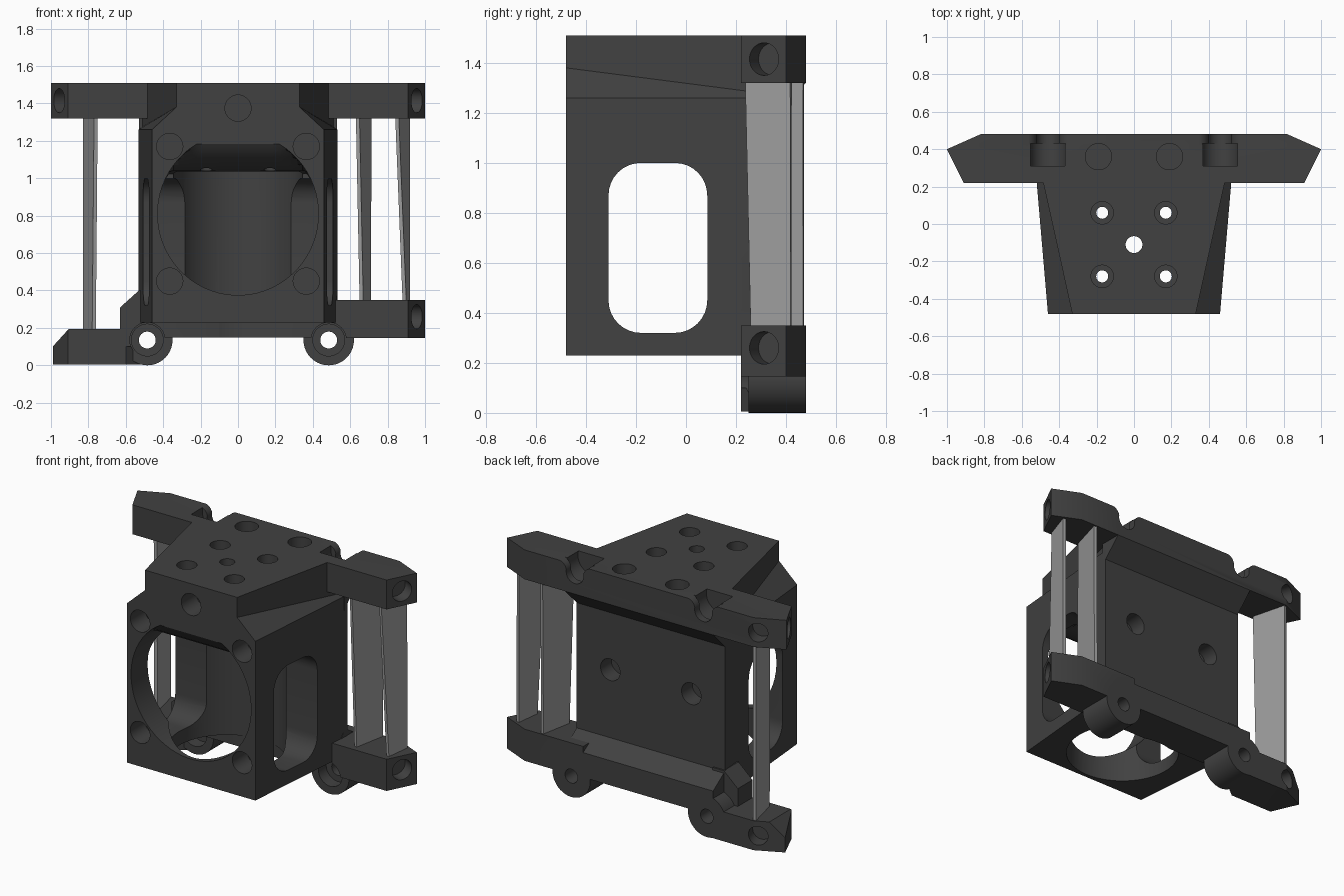
import bpy, bmesh, math
from mathutils import Vector

if "Cube" in bpy.data.objects:
    bpy.data.objects.remove(bpy.data.objects["Cube"])


def material(name, v):
    m = bpy.data.materials.new(name)
    m.diffuse_color = (v, v, v, 1)
    m.use_nodes = True
    m.node_tree.nodes["Principled BSDF"].inputs["Base Color"].default_value = m.diffuse_color
    return m


DARK = material("dark grey", 0.053)
LIGHT = material("light grey", 0.33)


def loft(name, rings, mat=DARK):
    """Closed solid through equal-length rings of 3D points."""
    bm = bmesh.new()
    vs = [[bm.verts.new(p) for p in r] for r in rings]
    n = len(rings[0])
    for a, b in zip(vs, vs[1:]):
        for i in range(n):
            j = (i + 1) % n
            bm.faces.new((a[i], a[j], b[j], b[i]))
    bm.faces.new(vs[0])
    bm.faces.new(vs[-1])
    bmesh.ops.recalc_face_normals(bm, faces=bm.faces)
    me = bpy.data.meshes.new(name)
    bm.to_mesh(me)
    bm.free()
    me.materials.append(mat)
    ob = bpy.data.objects.new(name, me)
    bpy.context.collection.objects.link(ob)
    return ob


def prism(name, pts, axis, a, b):
    """Extrude a 2D outline along an axis from a to b."""
    def put(p, t):
        q = list(p)
        q.insert("xyz".index(axis), t)
        return q
    return loft(name, [[put(p, t) for p in pts] for t in (a, b)])


def rod(name, start, direction, length, r, seg=40):
    """Cylinder from a start point along a direction."""
    d = Vector(direction).normalized()
    u = d.orthogonal().normalized()
    w = d.cross(u)
    ring = [u * r * math.cos(math.tau * i / seg) + w * r * math.sin(math.tau * i / seg)
            for i in range(seg)]
    s = Vector(start)
    return loft(name, [[s + p for p in ring], [s + d * length + p for p in ring]])


def boolean(ob, other, op):
    m = ob.modifiers.new(op.lower(), 'BOOLEAN')
    m.operation, m.solver, m.object = op, 'EXACT', other
    bpy.context.view_layer.objects.active = ob
    bpy.ops.object.modifier_apply(modifier=m.name)
    bpy.data.objects.remove(other)


# Housing shell: tapered sides with stepped shoulders
def section(y, w, zs, t, zt):
    half = [(w, 0.23), (w, zs), (t, zt), (t, 1.51)]
    pts = half + [(-x, z) for x, z in reversed(half)]
    return [(x, y, z) for x, z in pts]


body = loft("housing", [section(-0.48, 0.46, 1.26, 0.33, 1.38),
                        section(0.36, 0.532, 1.26, 0.516, 1.272)])
adds = []

# Top mounting bar with pointed ends
tip = [(0.91, 0.22), (1.0, 0.40), (0.82, 0.48)]
adds.append(prism("top_bar", tip + [(-x, y) for x, y in reversed(tip)], 'z', 1.32, 1.51))
adds.append(prism("top_bar_slope", [(0.33, 1.17), (0.48, 1.32), (0.47, 1.34), (0.33, 1.34)],
                  'x', -0.53, 0.53))

# Bottom bar: centre, raised right arm, lowered left arm and its step
adds.append(prism("bottom_bar", [(0.22, 0.15), (0.48, 0.15), (0.48, 0.31), (0.36, 0.39),
                                 (0.33, 0.39), (0.22, 0.26)], 'x', -0.53, 0.53))
adds.append(prism("right_arm", [(0.40, 0.22)] + tip + [(0.40, 0.48)], 'z', 0.145, 0.35))
left = prism("left_arm", [(-0.50, 0.30), (-0.60, 0.22), (-0.91, 0.22), (-0.99, 0.40),
                          (-0.82, 0.48), (-0.50, 0.48)], 'z', 0.005, 0.195)
boolean(left, prism("tip_cut", [(-1.1, 0.0), (-1.0, 0.09), (-0.90, 0.20), (-0.90, 0.3),
                                (-1.1, 0.3)], 'y', 0, 0.7), 'DIFFERENCE')
adds.append(left)
adds.append(prism("left_step", [(-0.63, 0.1), (-0.63, 0.31), (-0.53, 0.40), (-0.45, 0.40),
                                (-0.45, 0.1)], 'y', 0.22, 0.37))
for part in adds:
    boolean(body, part, 'UNION')

# Pivot bosses, cleared in front and bored through
for s in (-1, 1):
    x = 0.485 * s
    boolean(body, rod("clear", (x, 0.20, 0.135), (0, 1, 0), 0.07, 0.094), 'DIFFERENCE')
    boolean(body, rod("boss", (x, 0.25, 0.135), (0, 1, 0), 0.23, 0.135), 'UNION')

cuts = []
for s in (-1, 1):
    x = 0.485 * s
    cuts.append(rod("bore", (x, 0.1, 0.135), (0, 1, 0), 0.6, 0.045))
    cuts.append(rod("counterbore", (x, 0.2, 0.135), (0, 1, 0), 0.13, 0.085))
    # Grooves across the top bar, with rounded lips at the back
    cuts.append(rod("groove_wide", (0.46 * s, 0.31, 1.48), (0, 1, 0), 0.12, 0.097))
    cuts.append(rod("groove_narrow", (0.46 * s, 0.40, 1.45), (0, 1, 0), 0.2, 0.062))
    lip = [(0.06 + 0.06 * (1 - math.cos(a)), 1.452 + 0.06 * math.sin(a))
           for a in (math.pi / 2 * i / 8 for i in range(9))]
    lip = [(dx, z) for dx, z in lip] + [(0.12, 1.6)]
    outline = [(0.46 * s + dx, z) for dx, z in lip]
    outline += [(0.46 * s - dx, z) for dx, z in reversed(lip)]
    cuts.append(prism("groove_lips", outline, 'y', 0.425, 0.6))
    # Screw holes in front, back and top
    for z in (0.45, 1.17):
        cuts.append(rod("front_hole", (0.365 * s, -0.6, z), (0, 1, 0), 0.27, 0.07))
    cuts.append(rod("back_hole", (0.29 * s, 0.6, 0.83), (0, -1, 0), 0.35, 0.07))
    cuts.append(rod("top_hole", (0.19 * s, 0.36, 1.6), (0, 0, -1), 0.25, 0.07))
    for y in (0.06, -0.28):
        cuts.append(rod("top_sink", (0.17 * s, y, 1.6), (0, 0, -1), 0.2, 0.06))
        cuts.append(rod("top_bore", (0.17 * s, y, 1.6), (0, 0, -1), 0.9, 0.032))
    # Holes in the slanted bar ends
    cuts.append(rod("end_hole", (1.0 * s, 0.29, 1.415), (-s, 0.5, 0), 0.13, 0.065))
cuts.append(rod("right_end_hole", (1.0, 0.29, 0.26), (-1, 0.5, 0), 0.13, 0.065))
for z in (0.10, 1.415):
    cuts.append(rod("left_back_hole", (-0.87, 0.56, z), (0.3, -1, 0), 0.18, 0.06))
cuts.append(rod("centre_bore", (0, -0.11, 1.6), (0, 0, -1), 0.9, 0.045))
cuts.append(rod("top_front_hole", (0, -0.6, 1.375), (0, 1, 0), 0.27, 0.07))

# Round front intake whose roof curves inward
rings = []
for y, roof in ((-0.50, 1.21), (-0.48, 1.18), (-0.46, 1.15), (-0.42, 1.11), (-0.36, 1.07),
                (-0.28, 1.04), (-0.11, 1.02)):
    ring = []
    for i in range(64):
        a = math.tau * (i + 0.5) / 64
        ring.append((0.43 * math.cos(a), y, min(0.81 + 0.435 * math.sin(a),
                                                roof + 0.003 * math.sin(a))))
    rings.append(ring)
cuts.append(loft("intake", rings))

# Round outlet through the floor and rounded side windows
cuts.append(rod("outlet", (0, -0.11, 0.1), (0, 0, 1), 0.935, 0.345, 64))
win = []
for k, (cy, cz) in enumerate(((-0.045, 0.87), (-0.18, 0.87), (-0.18, 0.45), (-0.045, 0.45))):
    for i in range(9):
        a = math.pi / 2 * (k + i / 8)
        win.append((cy + 0.13 * math.cos(a), cz + 0.13 * math.sin(a)))
cuts.append(prism("window", win, 'x', -0.8, 0.8))
for c in cuts:
    boolean(body, c, 'DIFFERENCE')

bpy.ops.object.select_all(action='DESELECT')
body.select_set(True)
bpy.context.view_layer.objects.active = body
bpy.ops.object.shade_smooth_by_angle(angle=math.radians(25))


# Thin slanted blades joining the bars: (front x, front y, back x, back y, z)
def strut(name, *levels):
    rings = []
    for xf, yf, xb, yb, z in levels:
        n = Vector((yb - yf, xf - xb)).normalized() * 0.01
        rings.append([(xf + n.x, yf + n.y, z), (xf - n.x, yf - n.y, z),
                      (xb - n.x, yb - n.y, z), (xb + n.x, yb + n.y, z)])
    loft(name, rings, LIGHT)


strut("left_strut", (-0.77, 0.26, -0.82, 0.47, 0.18), (-0.76, 0.24, -0.82, 0.47, 1.33))
strut("right_inner_strut", (0.66, 0.26, 0.70, 0.47, 0.34), (0.64, 0.24, 0.705, 0.47, 1.33))
strut("right_outer_strut", (0.89, 0.26, 0.91, 0.42, 0.34), (0.85, 0.24, 0.91, 0.42, 1.33))
